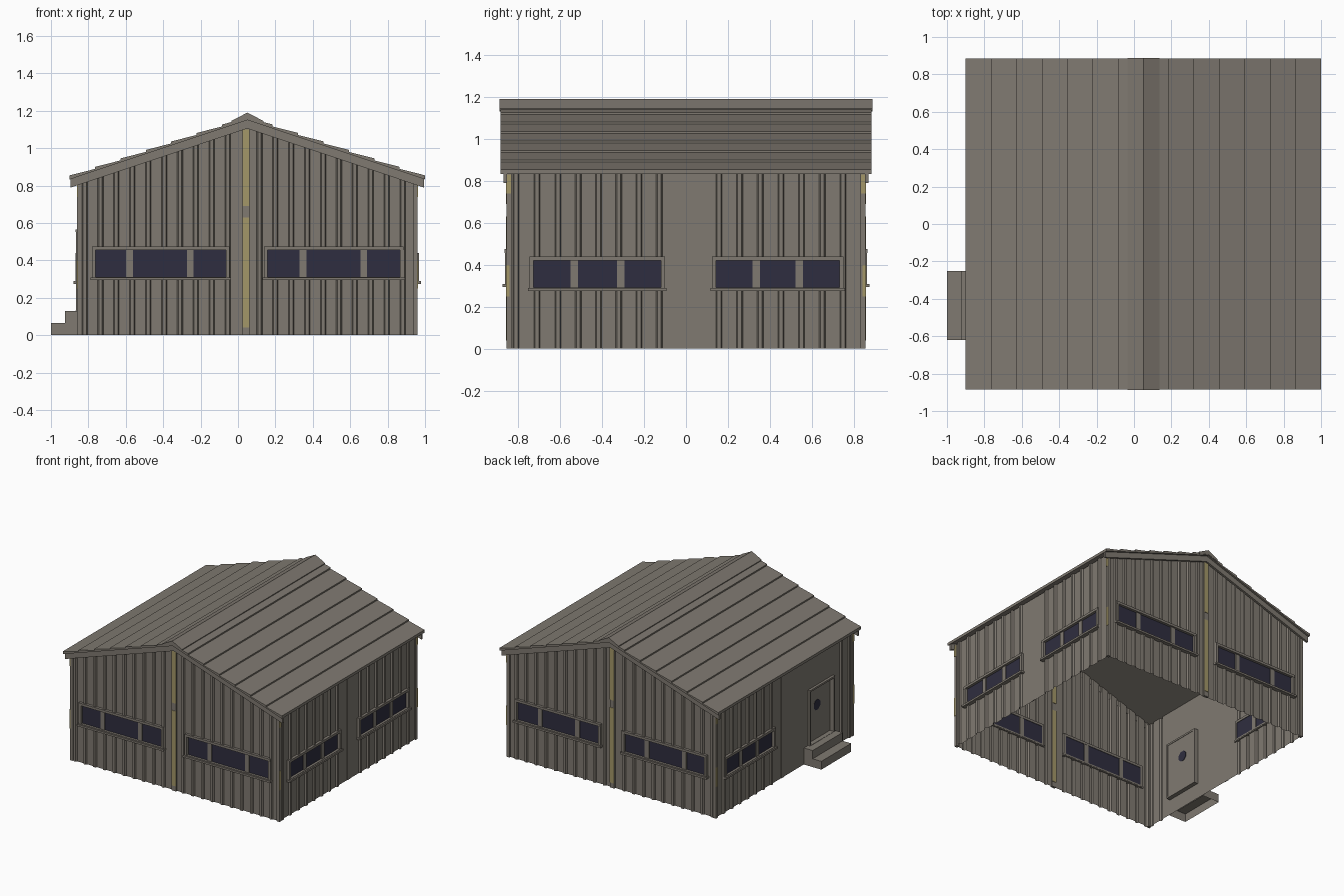
import bpy, bmesh, math
from mathutils import Matrix, Vector

if "Cube" in bpy.data.objects:
    bpy.data.objects.remove(bpy.data.objects["Cube"])

def material(name, rgb):
    m = bpy.data.materials.new(name)
    m.diffuse_color = (*rgb, 1)
    m.use_nodes = True
    m.node_tree.nodes["Principled BSDF"].inputs["Base Color"].default_value = m.diffuse_color
    return m

GREY = material("weathered grey", (0.215, 0.193, 0.165))
YELLOW = material("faded yellow", (0.37, 0.31, 0.14))
GLASS = material("dark glass", (0.028, 0.027, 0.05))

def finish(name, bm, mat):
    me = bpy.data.meshes.new(name)
    bm.to_mesh(me)
    bm.free()
    me.materials.append(mat)
    ob = bpy.data.objects.new(name, me)
    bpy.context.collection.objects.link(ob)
    return ob

# wall-local coordinates: u along the wall, o outward, z up
SIDES = {
    "front": lambda u, o, z: Vector((u, -0.855 - o, z)),
    "back": lambda u, o, z: Vector((u, 0.855 + o, z)),
    "right": lambda u, o, z: Vector((0.96 + o, u, z)),
    "left": lambda u, o, z: Vector((-0.86 - o, u, z)),
}

def boxes(name, P, dims, mat):
    """One object made of boxes (u0,u1,o0,o1,z0,z1) on a wall."""
    bm = bmesh.new()
    for u0, u1, o0, o1, z0, z1 in dims:
        v = [bm.verts.new(P(u, o, z)) for u in (u0, u1) for o in (o0, o1) for z in (z0, z1)]
        for f in ((0, 1, 3, 2), (4, 6, 7, 5), (0, 4, 5, 1), (2, 3, 7, 6), (0, 2, 6, 4), (1, 5, 7, 3)):
            bm.faces.new([v[i] for i in f])
    bmesh.ops.recalc_face_normals(bm, faces=bm.faces)
    return finish(name, bm, mat)

def prism(name, pts, y0, y1, mat):
    """Extrude an x,z outline along y."""
    bm = bmesh.new()
    a = [bm.verts.new((x, y0, z)) for x, z in pts]
    b = [bm.verts.new((x, y1, z)) for x, z in pts]
    bm.faces.new(a)
    bm.faces.new(b)
    n = len(pts)
    for i in range(n):
        j = (i + 1) % n
        bm.faces.new((a[i], a[j], b[j], b[i]))
    bmesh.ops.recalc_face_normals(bm, faces=bm.faces)
    return finish(name, bm, mat)

RIDGE = 0.05
def roof_z(x):
    return 1.15 - 0.334 * abs(x - RIDGE)

def ribbed_wall(name, P, u0, u1, top, ribs, holes, extra=()):
    """Ribbed sheet with rectangular openings (u0,u1,z0,z1)."""
    def depth(u):
        return -0.012 * min([1] + [max(0, (abs(u - c) - 0.009) / 0.006) for c in ribs])
    cuts = {u0, u1, *extra}
    for c in ribs:
        cuts |= {c - 0.015, c - 0.009, c + 0.009, c + 0.015}
    for h in holes:
        cuts |= {h[0], h[1]}
    cuts = sorted(c for c in cuts if u0 <= c <= u1)
    bm = bmesh.new()
    out = P(0, 1, 0) - P(0, 0, 0)
    for a, b in zip(cuts, cuts[1:]):
        if b - a < 1e-5:
            continue
        spans, low = [], 0
        for h in holes:
            if h[0] - 1e-6 <= (a + b) / 2 <= h[1] + 1e-6:
                if h[2] > low:
                    spans.append((low, low, h[2], h[2]))
                low = h[3]
        spans.append((low, low, top(b), top(a)))
        for s in spans:
            q = [P(u, depth(u), z) for u, z in zip((a, b, b, a), s)]
            f = bm.faces.new([bm.verts.new(p) for p in q])
            f.normal_update()
            if f.normal.dot(out) < 0:
                f.normal_flip()
    bmesh.ops.remove_doubles(bm, verts=bm.verts, dist=1e-5)
    return finish(name, bm, GREY)

def window(name, P, u0, u1, z0, z1, mullions):
    """Frame, mullions, projecting sill and recessed glass; returns wall opening."""
    w = 0.019
    bars = [(u0, u0 + w, -0.022, 0.008, z0, z1), (u1 - w, u1, -0.022, 0.008, z0, z1),
            (u0, u1, -0.022, 0.009, z1 - w, z1), (u0, u1, -0.022, 0.008, z0, z0 + 0.012),
            (u0 - 0.008, u1 + 0.008, -0.02, 0.019, z0 - 0.006, z0 + 0.009)]
    bars += [(m - 0.018, m + 0.018, -0.021, -0.004, z0, z1 - 0.005) for m in mullions]
    boxes(name + "_frame", P, bars, GREY)
    boxes(name + "_glass", P, [(u0 + 0.01, u1 - 0.01, -0.018, -0.011, z0 + 0.005, z1 - 0.01)], GLASS)
    return (u0 + 0.008, u1 - 0.008, z0 + 0.004, z1 - 0.008)

# gable walls with two windows and a centre post
gable_ribs = [c for c in (-0.82 + 0.085 * k for k in range(21)) if abs(c - 0.043) > 0.07]
for side in ("front", "back"):
    P = SIDES[side]
    holes = [window(side + "_window_a", P, -0.78, -0.045, 0.30, 0.475, (-0.58, -0.255)),
             window(side + "_window_b", P, 0.14, 0.885, 0.30, 0.475, (0.348, 0.673))]
    ribbed_wall(side + "_wall", P, -0.85, 0.95, roof_z, gable_ribs, holes, (RIDGE,))
    boxes(side + "_centre_post", P, [(0.024, 0.062, -0.018, 0.001, 0, 1.12)], GREY)
    boxes(side + "_yellow_strip", P, [(0.025, 0.061, -0.021, 0.004, 0.04, 0.63),
                                      (0.025, 0.061, -0.021, 0.004, 0.69, 1.10)], YELLOW)

# side walls: flat middle bay, windows, and the door on the left
side_ribs = [-0.81, -0.71] + [-0.61 + 0.0965 * k for k in range(6)] + [0.157 + 0.0985 * k for k in range(7)]
eave = lambda u: 0.845
DOOR = (-0.61, -0.30, 0.12, 0.565)
for side in ("right", "left"):
    P = SIDES[side]
    holes = [window(side + "_window_a", P, 0.125, 0.75, 0.28, 0.44, (0.335, 0.54))]
    ribs = side_ribs
    if side == "right":
        holes.append(window(side + "_window_b", P, -0.745, -0.10, 0.28, 0.44, (-0.532, -0.312)))
    else:
        holes.append((DOOR[0] + 0.005, DOOR[1] - 0.005, DOOR[2] + 0.005, DOOR[3] - 0.005))
        ribs = [r for r in side_ribs if not -0.65 < r < 0]
    ribbed_wall(side + "_wall", P, -0.845, 0.845, eave, ribs, holes)
    boxes(side + "_panel_seam", P, [(-0.002, 0.035, -0.013, -0.008, 0, 0.84)], GREY)
    # corner trims with remains of yellow paint
    for s, tag in ((-1, "front"), (1, "back")):
        lo, hi = sorted((s * 0.832, s * 0.855))
        boxes(f"{side}_{tag}_corner_trim", P, [(lo, hi, -0.025, 0, 0, 0.84)], GREY)
        a, b = sorted((s * 0.834, s * 0.857))
        c, d = sorted((s * 0.842, s * 0.857))
        boxes(f"{side}_{tag}_corner_paint", P, [(a, b, -0.004, 0.002, 0.74, 0.83),
                                                (c, d, -0.004, 0.002, 0.25, 0.40)], YELLOW)

# recessed door with frame and eight-sided pane
L = SIDES["left"]
y0, y1, z0, z1 = DOOR
boxes("door_frame", L, [(y0, y0 + 0.014, -0.045, 0.006, z0, z1), (y1 - 0.014, y1, -0.045, 0.006, z0, z1),
                        (y0, y1, -0.045, 0.008, z1 - 0.014, z1), (y0, y1, -0.045, 0.008, z0, z0 + 0.012)], GREY)
boxes("door", L, [(y0 + 0.005, y1 - 0.005, -0.042, -0.028, z0 + 0.005, z1 - 0.005)], GREY)
bm = bmesh.new()
bmesh.ops.create_cone(bm, cap_ends=True, segments=8, radius1=0.042, radius2=0.042, depth=0.019,
                      matrix=Matrix.Translation((-0.825, -0.435, 0.395)) @ Matrix.Rotation(math.pi / 2, 4, 'Y')
                      @ Matrix.Rotation(math.pi / 8, 4, 'Z'))
finish("door_pane", bm, GLASS)

# hollow entrance steps (open underneath and at the wall)
steps = prism("entrance_steps", [(-0.85, 0), (-0.85, 0.13), (-0.925, 0.13), (-0.925, 0.065), (-1.0, 0.065), (-1.0, 0)],
              -0.62, -0.25, GREY)
bm = bmesh.new()
bm.from_mesh(steps.data)
bmesh.ops.delete(bm, geom=[f for f in bm.faces if f.normal.z < -0.9 or f.normal.x > 0.9], context='FACES')
bm.to_mesh(steps.data)
bm.free()

# roof slopes of lapped planks, and barge boards under the gable edges
N, HALF = 7, 0.95
for s, tag in ((-1, "left"), (1, "right")):
    pts = [(RIDGE, roof_z(RIDGE)), (RIDGE + s * HALF, roof_z(RIDGE + HALF))]
    for k in range(N, 0, -1):
        xa, xb = RIDGE + s * HALF * k / N, RIDGE + s * HALF * (k - 1) / N
        pts += [(xa, roof_z(xa) + 0.022), (xb, roof_z(xb) + 0.011)]
    prism(tag + "_roof_slope", pts, -0.885, 0.885, GREY)
    xe = RIDGE + s * 0.945
    board = [(RIDGE, 1.15), (xe, roof_z(xe)), (xe, roof_z(xe) - 0.045), (RIDGE, 1.105)]
    for e, end in ((-1, "front"), (1, "back")):
        prism(f"{end}_{tag}_barge_board", board, *sorted((e * 0.853, e * 0.87)), GREY)

# ridge cap
cap = [(RIDGE - 0.085, roof_z(RIDGE - 0.085) + 0.008), (RIDGE - 0.085, 1.146), (RIDGE, 1.19),
       (RIDGE + 0.085, 1.146), (RIDGE + 0.085, roof_z(RIDGE + 0.085) + 0.008), (RIDGE, 1.155)]
prism("ridge_cap", cap, -0.888, 0.888, GREY)
